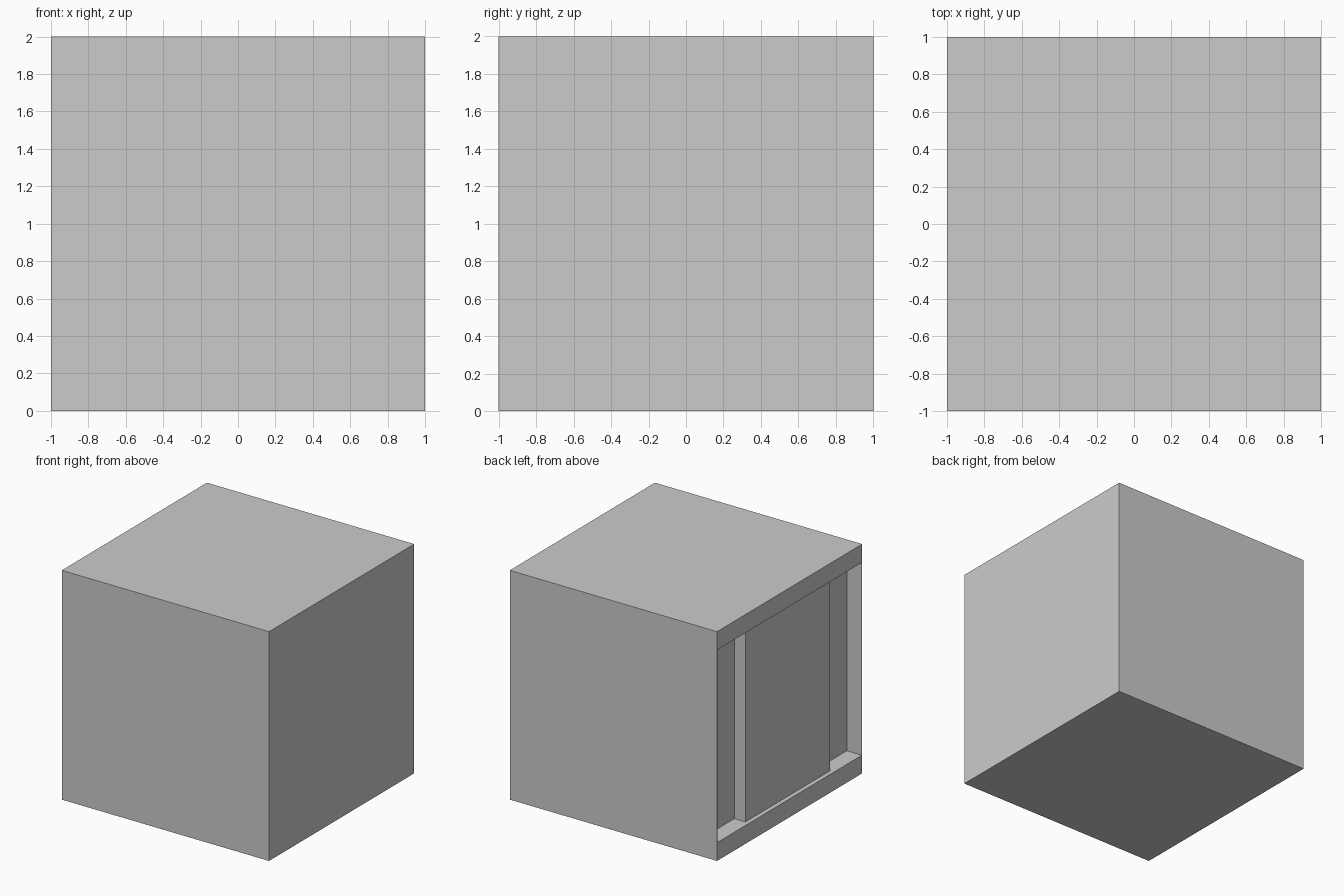
import bpy
import bmesh
from mathutils import Vector

if "Cube" in bpy.data.objects:
    bpy.data.objects.remove(bpy.data.objects["Cube"])

RAIL = 0.16        # height of top and bottom rails
SKIN = 0.005       # thin side walls beside the recess
BACK_X = -0.855    # recess back plane
DOOR_X = -0.961    # door front plane


def make_object(name, bm):
    bmesh.ops.recalc_face_normals(bm, faces=bm.faces)
    mesh = bpy.data.meshes.new(name)
    bm.to_mesh(mesh)
    bm.free()
    obj = bpy.data.objects.new(name, mesh)
    bpy.context.collection.objects.link(obj)
    return obj


def box_bm(lo, hi):
    lo, hi = Vector(lo), Vector(hi)
    bm = bmesh.new()
    bmesh.ops.create_cube(bm, size=1)
    for v in bm.verts:
        v.co = Vector(((lo[i] + hi[i]) / 2 + v.co[i] * (hi[i] - lo[i]) for i in range(3)))
    return bm


# Cabin body: cube with a recess sunk into its left side
bm = box_bm((-1, -1, 0), (1, 1, 2))
left = min(bm.faces, key=lambda f: f.calc_center_median().x)
bmesh.ops.inset_individual(bm, faces=[left], thickness=0.1)
for v in left.verts:
    v.co.y = (1 - SKIN) * (1 if v.co.y > 0 else -1)
    v.co.z = 2 - RAIL if v.co.z > 1 else RAIL
ret = bmesh.ops.extrude_discrete_faces(bm, faces=[left])
for v in ret["faces"][0].verts:
    v.co.x = BACK_X
make_object("cabin_body", bm)

# Pair of sliding doors meeting at the seam
for name, y0, y1 in (("door_front", -0.61, -0.04), ("door_back", -0.04, 0.555)):
    make_object(name, box_bm((DOOR_X, y0, RAIL), (BACK_X, y1, 2 - RAIL)))
